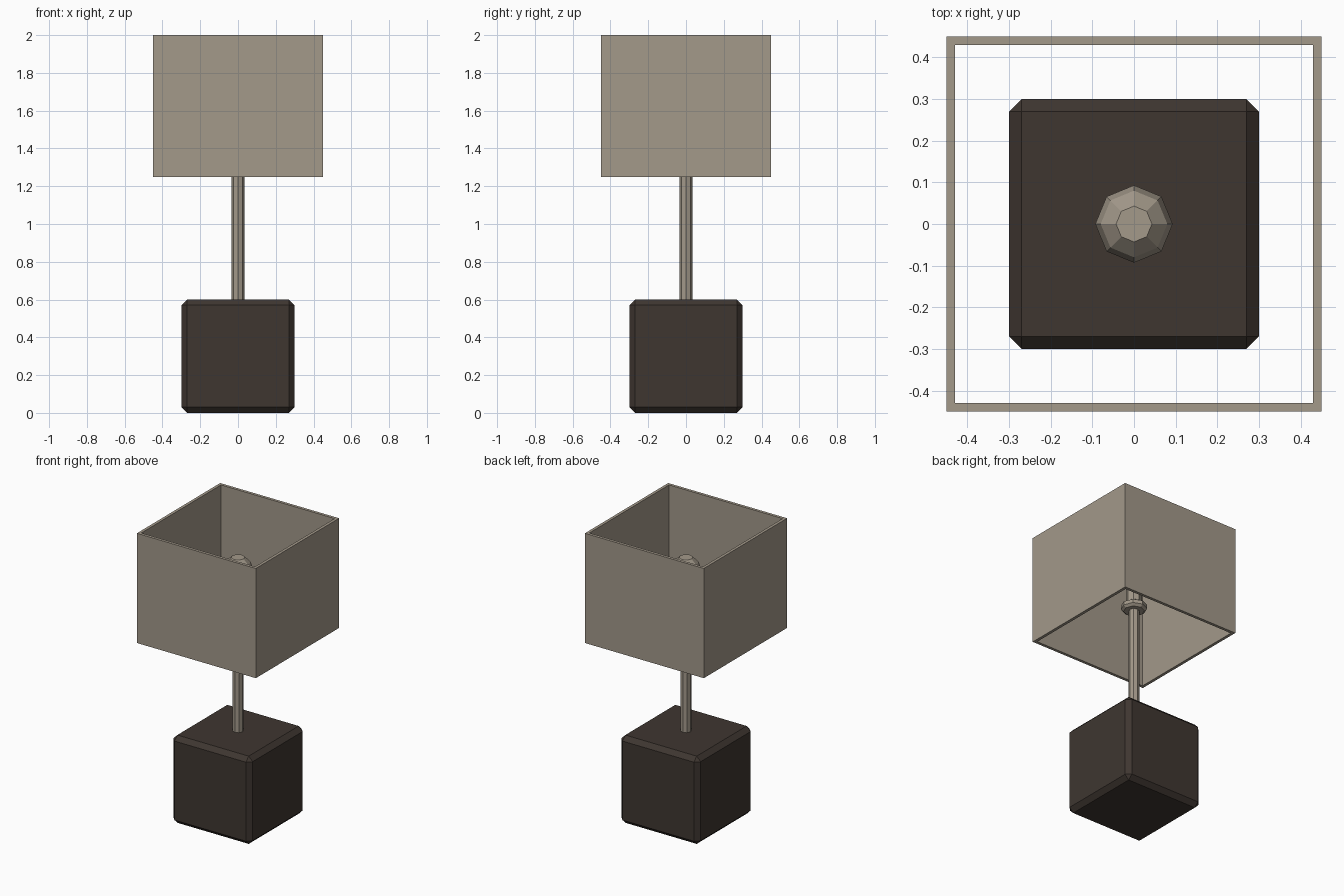
import bpy, bmesh, math

if "Cube" in bpy.data.objects:
    bpy.data.objects.remove(bpy.data.objects["Cube"])


def material(name, rgb):
    m = bpy.data.materials.new(name)
    m.diffuse_color = (*rgb, 1.0)
    m.use_nodes = True
    m.node_tree.nodes["Principled BSDF"].inputs["Base Color"].default_value = m.diffuse_color
    return m


def finish(bm, name, mat):
    bmesh.ops.recalc_face_normals(bm, faces=bm.faces[:])
    me = bpy.data.meshes.new(name)
    bm.to_mesh(me)
    bm.free()
    me.materials.append(mat)
    ob = bpy.data.objects.new(name, me)
    bpy.context.collection.objects.link(ob)
    return ob


def loft(name, profile, sides, mat, turn=0.0, closed=False):
    """Revolve (radius, z) points in a few flat sides; closed joins last ring to first."""
    bm = bmesh.new()
    rings = []
    for r, z in profile:
        angles = [turn + 2 * math.pi * i / sides for i in range(sides)]
        rings.append([bm.verts.new((r * math.cos(a), r * math.sin(a), z)) for a in angles])
    pairs = list(zip(rings, rings[1:]))
    if closed:
        pairs.append((rings[-1], rings[0]))
    else:
        bm.faces.new(rings[0])
        bm.faces.new(rings[-1])
    for lo, hi in pairs:
        for i in range(sides):
            j = (i + 1) % sides
            bm.faces.new((lo[i], lo[j], hi[j], hi[i]))
    return finish(bm, name, mat)


dark = material("dark_brown", (0.049, 0.037, 0.030))
taupe = material("warm_taupe", (0.366, 0.319, 0.255))

# Chamfered cube base
bm = bmesh.new()
bmesh.ops.create_cube(bm, size=0.6)
bmesh.ops.translate(bm, verts=bm.verts[:], vec=(0, 0, 0.3))
bmesh.ops.bevel(bm, geom=bm.edges[:], offset=0.03, segments=1, affect='EDGES')
finish(bm, "base", dark)

# Eight-sided pole
loft("pole", [(0.034, 0.59), (0.034, 1.46)], 8, taupe)

# Socket: collar and neck
loft("socket", [(0.066, 1.44), (0.083, 1.455), (0.083, 1.48), (0.05, 1.50), (0.05, 1.64)], 8, taupe)

# Low-poly bulb with a flat top
loft("bulb", [(0.046, 1.62), (0.08, 1.653), (0.093, 1.70), (0.08, 1.748), (0.043, 1.785)], 8, taupe)

# Square shade, open at both ends
k = math.sqrt(2)
loft("shade", [(0.45 * k, 1.25), (0.45 * k, 2.0), (0.43 * k, 2.0), (0.43 * k, 1.25)],
     4, taupe, turn=math.pi / 4, closed=True)
